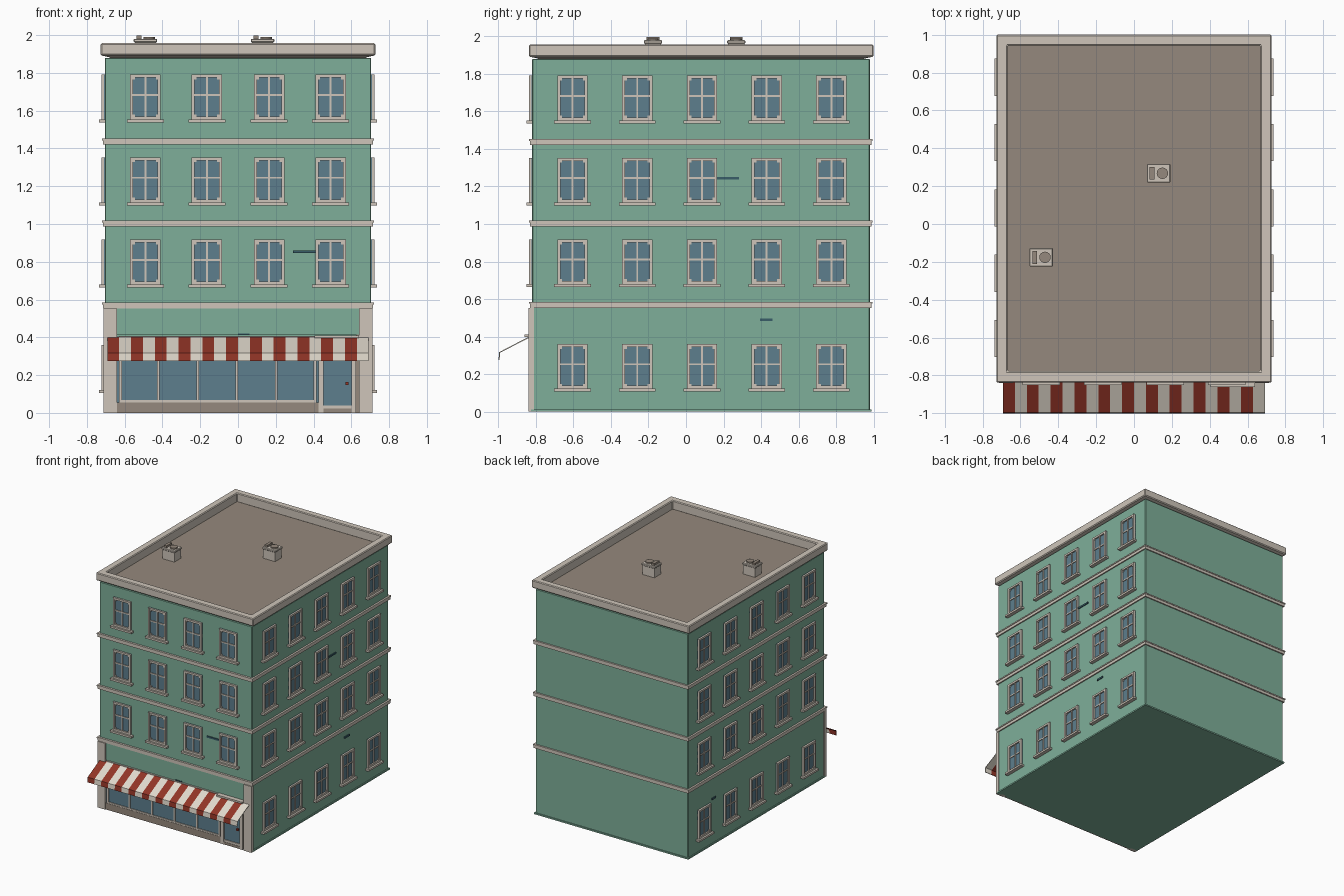
import bpy, bmesh, math
from mathutils import Matrix, Vector

cube = bpy.data.objects.get("Cube")
if cube:
    bpy.data.objects.remove(cube, do_unlink=True)


def material(name, rgb):
    m = bpy.data.materials.new(name)
    m.use_nodes = True
    m.diffuse_color = (*rgb, 1)
    m.node_tree.nodes["Principled BSDF"].inputs["Base Color"].default_value = (*rgb, 1)
    return m


GREEN = material("green wall", (0.21, 0.43, 0.32))
CREAM = material("cream trim", (0.62, 0.56, 0.49))
GLASS = material("blue glass", (0.11, 0.21, 0.27))
BROWN = material("brown roof", (0.30, 0.25, 0.205))
RED = material("red cloth", (0.29, 0.035, 0.02))
WHITE = material("white cloth", (0.75, 0.70, 0.61))
DARK = material("dark blue plate", (0.04, 0.11, 0.14))


def add_box(bm, lo, hi, index=0):
    lo, hi = Vector(lo), Vector(hi)
    mat = Matrix.Translation((lo + hi) / 2) @ Matrix.Diagonal((*(hi - lo), 1))
    new = bmesh.ops.create_cube(bm, size=1, matrix=mat)["verts"]
    for f in {f for v in new for f in v.link_faces}:
        f.material_index = index


def finish(name, bm, mats, bevel=0):
    mesh = bpy.data.meshes.new(name)
    bm.to_mesh(mesh)
    bm.free()
    for m in mats:
        mesh.materials.append(m)
    return place(name, mesh, bevel)


def place(name, mesh, bevel=0):
    ob = bpy.data.objects.new(name, mesh)
    bpy.context.collection.objects.link(ob)
    if bevel:
        mod = ob.modifiers.new("bevel", "BEVEL")
        mod.width = bevel
        mod.segments = 1
    return ob


def box(name, lo, hi, mat, bevel=0):
    bm = bmesh.new()
    add_box(bm, lo, hi)
    return finish(name, bm, [mat], bevel)


# Main block
W, FRONT, BACK, ROOF = 0.705, -0.82, 0.98, 1.88
box("walls", (-W, FRONT, 0), (W, BACK, ROOF), GREEN, 0.004)
box("base_lip", (-W - 0.008, FRONT - 0.006, 0), (W + 0.008, BACK + 0.008, 0.012), GREEN)
box("roof_deck", (-0.68, -0.79, ROOF - 0.02), (0.68, 0.95, ROOF + 0.005), BROWN)

# Floor bands
for i, z in enumerate((0.553, 0.987, 1.421)):
    box(f"floor_band_{i + 1}", (-0.715, -0.832, z), (0.715, 0.99, z + 0.022), CREAM)
    box(f"floor_band_cap_{i + 1}", (-0.72, -0.837, z + 0.022), (0.72, 0.994, z + 0.032), CREAM)

# Parapet around the roof
X, Y0, Y1, Z0, Z1 = 0.727, -0.838, 1.0, 1.893, 1.957
bm = bmesh.new()
vals = []
for (hx, y0, y1) in ((X, Y0, Y1), (0.668, -0.777, 0.942)):
    for z in (Z0 if hx == X else ROOF, Z1):
        vals.append([bm.verts.new(p) for p in ((-hx, y0, z), (hx, y0, z), (hx, y1, z), (-hx, y1, z))])
out_lo, out_hi, in_lo, in_hi = vals
for a, b in ((out_lo, out_hi), (out_hi, in_hi), (in_hi, in_lo), (in_lo, out_lo)):
    for i in range(4):
        j = (i + 1) % 4
        bm.faces.new((a[i], a[j], b[j], b[i]))
bmesh.ops.recalc_face_normals(bm, faces=bm.faces)
finish("parapet", bm, [CREAM], 0.006)

# One window, facing -y, origin at the middle of the frame on the wall
HW, HH, T = 0.081, 0.119, 0.016
bm = bmesh.new()
add_box(bm, (-HW, -0.004, -HH), (HW, 0.004, HH), 1)
for s in (-1, 1):
    add_box(bm, (s * HW, -0.017, -HH), (s * (HW - T), 0.003, HH))
    add_box(bm, (-HW + T, -0.016, s * HH), (HW - T, 0.003, s * (HH - T)))
    for t in (-1, 1):
        cx, cz = s * (HW - T), t * (HH - T)
        add_box(bm, (cx, -0.011, cz), (cx - s * 0.01, 0, cz - t * 0.01))
add_box(bm, (-0.005, -0.011, -HH + T), (0.005, 0, HH - T))
add_box(bm, (-HW + T, -0.010, 0.006), (HW - T, 0, 0.016))
add_box(bm, (-0.098, -0.031, -HH - 0.016), (0.098, 0.003, -HH))
bmesh.ops.recalc_face_normals(bm, faces=bm.faces)
first = finish("window", bm, [CREAM, GLASS])
window_mesh = first.data
bpy.data.objects.remove(first)

for floor, z in enumerate((0.241, 0.799, 1.234, 1.672)):
    if floor:
        for x in (-0.49, -0.165, 0.165, 0.49):
            place("front_window", window_mesh).location = (x, FRONT, z)
    for i in range(5):
        for s, side in ((-1, "right"), (1, "left")):
            ob = place(f"{side}_window", window_mesh)
            ob.location = (s * W, -0.605 + 0.345 * i, z)
            ob.rotation_euler.z = s * math.pi / 2

# Shop front: corner pillars, sign board, display glass and plinth
for s in (-1, 1):
    box("pillar", (s * 0.64, -0.84, 0), (s * 0.712, -0.81, 0.553), CREAM)
box("sign_board", (-0.64, -0.828, 0.415), (0.64, -0.81, 0.553), GREEN)
box("plinth", (-0.64, -0.834, 0), (0.425, -0.81, 0.055), BROWN)
box("display_glass", (-0.64, -0.825, 0.055), (0.425, -0.817, 0.405), GLASS)
for x in (-0.622, -0.422, -0.214, -0.006, 0.202, 0.408):
    box("display_mullion", (x - 0.007, -0.833, 0.055), (x + 0.007, -0.815, 0.405), CREAM)
for z in (0.055, 0.395):
    box("display_rail", (-0.63, -0.832, z), (0.415, -0.815, z + 0.012), CREAM)

# Door
box("door_glass", (0.43, -0.825, 0.04), (0.63, -0.817, 0.39), GLASS)
for x0, x1 in ((0.425, 0.452), (0.60, 0.626)):
    box("door_post", (x0, -0.836, 0), (x1, -0.815, 0.395), CREAM)
box("door_side_panel", (0.626, -0.828, 0), (0.64, -0.815, 0.415), BROWN)
box("door_bottom_rail", (0.452, -0.832, 0.022), (0.60, -0.815, 0.04), CREAM)
box("door_step", (0.452, -0.834, 0), (0.60, -0.815, 0.022), BROWN)
box("door_top_rail", (0.425, -0.835, 0.375), (0.626, -0.815, 0.395), CREAM)
box("door_handle", (0.57, -0.838, 0.147), (0.585, -0.82, 0.164), RED)
box("door_hood", (0.405, -0.86, 0.397), (0.64, -0.82, 0.411), CREAM)

# Striped awning
STRIPES, AX = 22, 0.692
bm = bmesh.new()
rows = [[bm.verts.new((-AX + 2 * AX * i / STRIPES, y, z)) for i in range(STRIPES + 1)]
        for y, z in ((-0.83, 0.403), (-0.996, 0.317), (-1.0, 0.276))]
for top, low in zip(rows, rows[1:]):
    for i in range(STRIPES):
        f = bm.faces.new((top[i], low[i], low[i + 1], top[i + 1]))
        f.material_index = i % 2
awning = finish("awning", bm, [RED, WHITE])
solid = awning.modifiers.new("thickness", "SOLIDIFY")
solid.thickness = 0.006
solid.offset = -1

# Rooftop vent units
for cx, cy in ((0.13, 0.268), (-0.49, -0.176)):
    box("vent_body", (cx - 0.055, cy - 0.043, ROOF), (cx + 0.055, cy + 0.043, 1.967), CREAM)
    box("vent_lid", (cx - 0.062, cy - 0.049, 1.962), (cx + 0.062, cy + 0.049, 1.98), CREAM, 0.004)
    box("vent_slot", (cx - 0.047, cy - 0.034, 1.975), (cx - 0.022, cy + 0.034, 1.997), BROWN)
    bm = bmesh.new()
    bmesh.ops.create_cone(bm, cap_ends=True, segments=16, radius1=0.03, radius2=0.03, depth=0.015,
                          matrix=Matrix.Translation((cx + 0.02, cy, 1.983)))
    finish("vent_fan", bm, [BROWN])

# Small wall plates
box("front_plate", (0.29, -0.828, 0.846), (0.41, -0.819, 0.86), DARK)
box("sign_plate", (0.0, -0.833, 0.412), (0.06, -0.827, 0.42), DARK)
box("left_plate_high", (0.704, 0.16, 1.236), (0.712, 0.282, 1.25), DARK)
box("left_plate_low", (0.704, 0.395, 0.482), (0.712, 0.46, 0.497), DARK)
box("right_plate", (-0.712, 0.62, 0.375), (-0.704, 0.67, 0.39), DARK)
